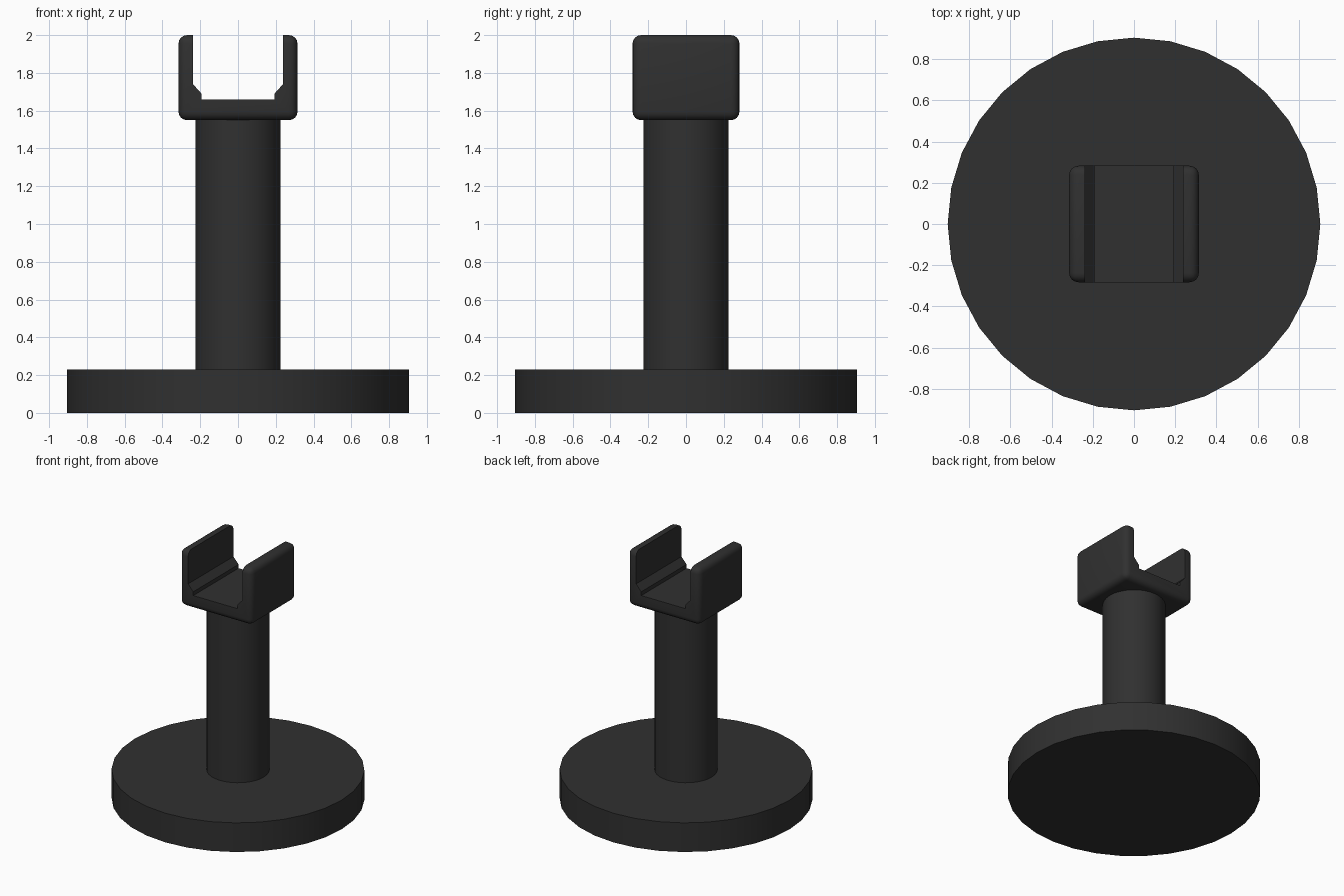
import bpy, bmesh, math

if "Cube" in bpy.data.objects:
    bpy.data.objects.remove(bpy.data.objects["Cube"])

black = bpy.data.materials.new("black_plastic")
black.diffuse_color = (0.03, 0.03, 0.03, 1)
black.use_nodes = True
black.node_tree.nodes["Principled BSDF"].inputs["Base Color"].default_value = black.diffuse_color


def finish(obj):
    obj.data.materials.clear()
    obj.data.materials.append(black)
    bpy.ops.object.select_all(action='DESELECT')
    obj.select_set(True)
    bpy.context.view_layer.objects.active = obj
    bpy.ops.object.shade_smooth_by_angle(angle=math.radians(35))


def disc(name, radius, z0, z1):
    bpy.ops.mesh.primitive_cylinder_add(vertices=32, radius=radius, depth=z1 - z0,
                                        location=(0, 0, (z0 + z1) / 2))
    obj = bpy.context.object
    obj.name = name
    finish(obj)


# Round foot and column
disc("base", 0.905, 0.0, 0.23)
disc("column", 0.225, 0.23, 1.555)

# Cradle: rounded block
bpy.ops.mesh.primitive_cube_add(size=1, location=(0, 0, 1.775))
cradle = bpy.context.object
cradle.name = "cradle"
cradle.scale = (0.63, 0.566, 0.45)
bpy.ops.object.transform_apply(location=True, rotation=False, scale=True)
bev = cradle.modifiers.new("rounding", 'BEVEL')
bev.width = 0.045
bev.segments = 4

# Channel cutter: half profile mirrored, extruded along y
half = [(0.193, 1.66), (0.193, 1.69), (0.238, 1.74), (0.238, 2.1)]
profile = half + [(-x, z) for x, z in reversed(half)]
bm = bmesh.new()
face = bm.faces.new([bm.verts.new((x, -0.5, z)) for x, z in profile])
ext = bmesh.ops.extrude_face_region(bm, geom=[face])
bmesh.ops.translate(bm, vec=(0, 1, 0),
                    verts=[v for v in ext["geom"] if isinstance(v, bmesh.types.BMVert)])
bmesh.ops.recalc_face_normals(bm, faces=bm.faces[:])
mesh = bpy.data.meshes.new("channel_cutter")
bm.to_mesh(mesh)
bm.free()
cutter = bpy.data.objects.new("channel_cutter", mesh)
cutter.hide_render = True
bpy.context.collection.objects.link(cutter)

# Cut the channel and drop the cutter
cut = cradle.modifiers.new("channel", 'BOOLEAN')
cut.operation = 'DIFFERENCE'
cut.solver = 'EXACT'
cut.object = cutter
bpy.context.view_layer.objects.active = cradle
for m in ("rounding", "channel"):
    bpy.ops.object.modifier_apply(modifier=m)
bpy.data.objects.remove(cutter)
finish(cradle)
